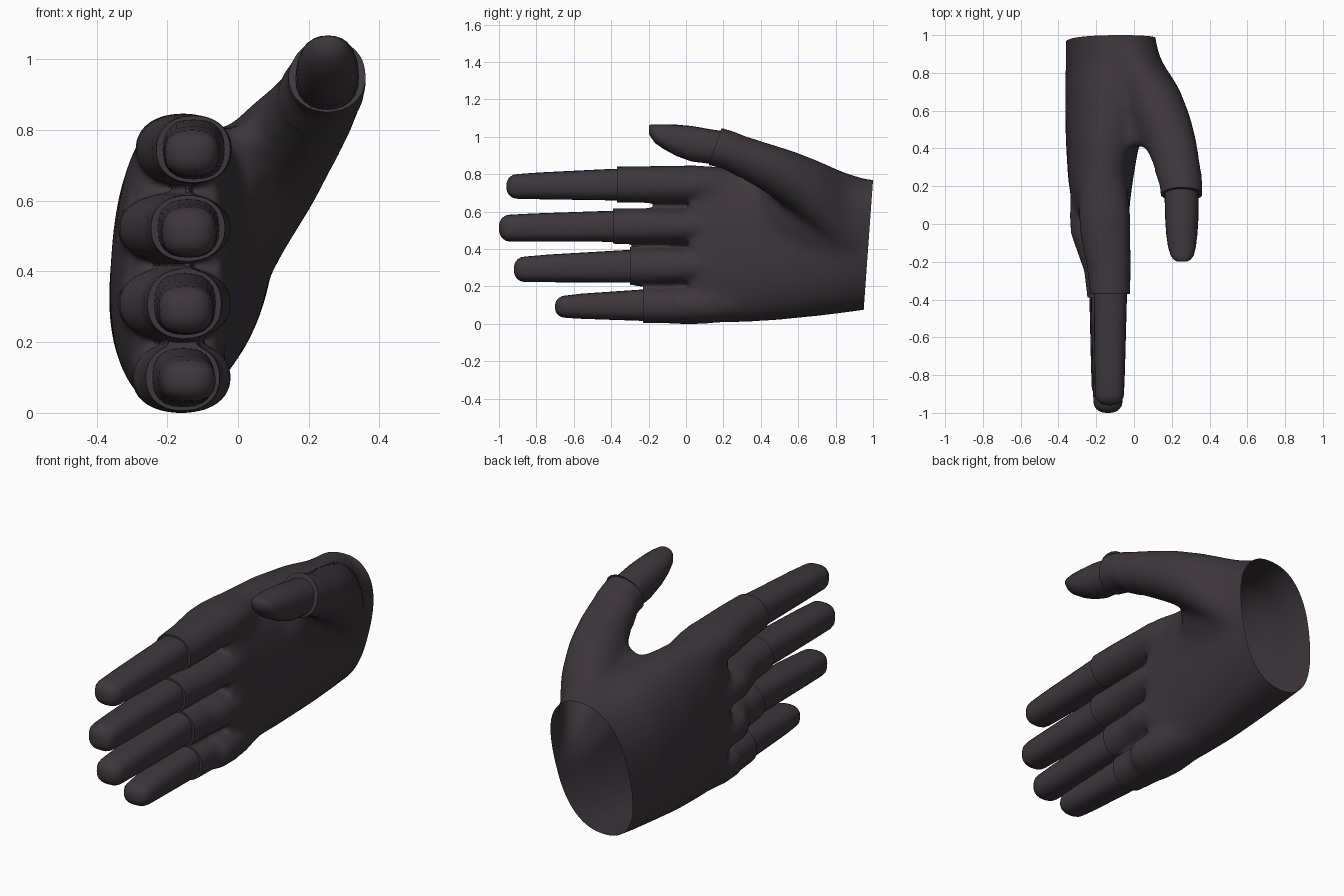
import bpy, bmesh, math
from mathutils import Vector

if "Cube" in bpy.data.objects:
    bpy.data.objects.remove(bpy.data.objects["Cube"])

dark = bpy.data.materials.new("dark plum grey")
dark.diffuse_color = (0.047, 0.038, 0.045, 1)
dark.use_nodes = True
dark.node_tree.nodes["Principled BSDF"].inputs["Base Color"].default_value = dark.diffuse_color


def loft(name, stations, sides=32, power=2.0):
    """Skin closed rounded sections (x, y, z, half width, half height[, shear]) along y."""
    bm = bmesh.new()
    rings = []
    for x, y, z, rx, rz, *k in stations:
        ring = []
        for i in range(sides):
            a = math.tau * i / sides
            c, s = math.cos(a), math.sin(a)
            dx = rx * math.copysign(abs(c) ** (2 / power), c)
            dz = rz * math.copysign(abs(s) ** (2 / power), s)
            ring.append(bm.verts.new((x + dx + (k[0] * dz if k else 0), y, z + dz)))
        rings.append(ring)
    for a, b in zip(rings, rings[1:]):
        for i in range(sides):
            j = (i + 1) % sides
            bm.faces.new((a[i], a[j], b[j], b[i]))
    bm.faces.new(rings[0])
    bm.faces.new(rings[-1])
    bmesh.ops.recalc_face_normals(bm, faces=bm.faces)
    mesh = bpy.data.meshes.new(name)
    bm.to_mesh(mesh)
    bm.free()
    ob = bpy.data.objects.new(name, mesh)
    bpy.context.collection.objects.link(ob)
    mesh.materials.append(dark)
    return ob


def activate(ob):
    bpy.ops.object.select_all(action='DESELECT')
    ob.select_set(True)
    bpy.context.view_layer.objects.active = ob


def smooth(ob, degrees=40):
    activate(ob)
    bpy.ops.object.shade_smooth_by_angle(angle=math.radians(degrees))


# name: cuff (x, y, z), cuff half height, tip (x, y, z), tip half height, knuckle back x
FINGERS = {
    "index": ((-.125, -.37, .745), .096, (-.13, -.96, .735), .066, -.285),
    "middle": ((-.14, -.39, .522), .094, (-.138, -1.0, .512), .072, -.335),
    "ring": ((-.15, -.30, .308), .099, (-.147, -.92, .292), .068, -.335),
    "little": ((-.155, -.23, .100), .095, (-.14, -.70, .092), .060, -.295),
}

# palm of the glove
parts = [loft("glove", [
    (-.125, 1.20, .425, .225, .345, .16),
    (-.125, 1.00, .425, .225, .345, .16),
    (-.13, .86, .42, .222, .36, .14),
    (-.145, .70, .425, .215, .385, .09),
    (-.165, .45, .425, .195, .41, .05),
    (-.178, .22, .422, .170, .418, .02),
    (-.172, .08, .42, .148, .41),
    (-.165, .02, .42, .115, .39)], 48, 2.4)]

# glove sleeves for the fingers
for name, ((x, y, z), rz, tip, tr, back) in FINGERS.items():
    mid, half = (back - .02) / 2, (-.02 - back) / 2
    parts.append(loft(name + "_sleeve", [
        (-.165, .35, z * .96 + .02, .10, rz * .85),
        (mid - .005, .12, z, half + .004, rz + .006),
        (mid, -.05, z, half, rz + .005),
        (x - .008, y + .14, z, .116, rz + .002),
        (x, y - .03, z, .104, rz)], 32, 2.2))

# heel of the thumb and the web beside it
parts.append(loft("thumb_heel", [
    (-.02, 1.20, .46, .11, .25, .2),
    (-.01, 1.00, .46, .11, .25, .2),
    (.015, .80, .50, .12, .25, .28),
    (.0, .62, .55, .115, .23, .3),
    (-.02, .42, .58, .06, .18, .2)], 32))
parts.append(loft("thumb_web", [
    (.04, .66, .70, .12, .12, .4),
    (.055, .50, .765, .11, .07, .6),
    (.055, .41, .79, .09, .045, .8)], 24))

# glove sleeve for the thumb
parts.append(loft("thumb_sleeve", [
    (-.10, 1.20, .44, .15, .30),
    (-.06, 1.00, .505, .155, .262),
    (.0, .86, .575, .15, .235),
    (.075, .72, .67, .165, .200, .12),
    (.135, .58, .76, .160, .165, .18),
    (.185, .45, .825, .145, .140, .18),
    (.225, .32, .885, .128, .122, .1),
    (.25, .20, .938, .113, .108),
    (.255, .06, .962, .106, .100)], 32))

# merge everything into one soft glove skin
bpy.ops.object.select_all(action='DESELECT')
for p in parts:
    p.select_set(True)
glove = parts[0]
bpy.context.view_layer.objects.active = glove
bpy.ops.object.join()
remesh = glove.modifiers.new("merge", 'REMESH')
remesh.mode = 'VOXEL'
remesh.voxel_size = .011
relax = glove.modifiers.new("relax", 'SMOOTH')
relax.factor, relax.iterations = .5, 14
activate(glove)
for m in ("merge", "relax"):
    bpy.ops.object.modifier_apply(modifier=m)

bm = bmesh.new()
bm.from_mesh(glove.data)
# extra softening over the palm and thumb base
soft = [v for v in bm.verts if v.co.y > .28 or (v.co.y > .05 and v.co.x < .1)]
for _ in range(45):
    bmesh.ops.smooth_vert(bm, verts=soft, factor=.5,
                          use_axis_x=True, use_axis_y=True, use_axis_z=True)
# flatten the sleeve ends into cuffs and open the wrist
for v in bm.verts:
    p = v.co
    if p.x > .08 and p.z > .8:
        p.y = max(p.y, .125 + .35 * (p.z - .86))
    elif p.y < -.1:
        cuff = min(FINGERS.values(), key=lambda f: abs(f[0][2] - p.z))[0]
        p.y = max(p.y, cuff[1])
bmesh.ops.bisect_plane(bm, geom=bm.verts[:] + bm.edges[:] + bm.faces[:],
                       plane_co=Vector((0, 1, .77)), plane_no=Vector((0, 1, -.072)),
                       clear_outer=True)
bm.to_mesh(glove.data)
bm.free()
glove.data.materials.clear()
glove.data.materials.append(dark)
smooth(glove)

# fingers with rounded tips
for name, ((x, y, z), rz, (tx, ty, tz), tr, back) in FINGERS.items():
    rows = [(x, y + .06, z, .088, rz - .011)]
    for t in (.04, .35, .7):
        rows.append((x + (tx - x) * t, y + (ty - y) * t, z + (tz - z) * t,
                     .088 - .011 * t, (rz - .011) * (1 - t) + tr * t))
    for a in (0, 20, 40, 55, 68, 78, 85):
        c, s = math.cos(math.radians(a)), math.sin(math.radians(a))
        rows.append((tx, ty + .06 * (1 - s), tz, .077 * c ** .8, tr * c ** .8))
    smooth(loft(name + "_finger", rows, 24, 2.5), 60)

# thumb
smooth(loft("thumb", [
    (.25, .25, .935, .088, .088),
    (.252, .14, .947, .090, .092),
    (.253, .03, .963, .088, .095),
    (.253, -.05, .981, .083, .084),
    (.254, -.12, 1.001, .074, .066),
    (.255, -.165, 1.016, .062, .050),
    (.255, -.188, 1.032, .046, .034),
    (.255, -.199, 1.038, .026, .021)], 24, 2.2), 60)
